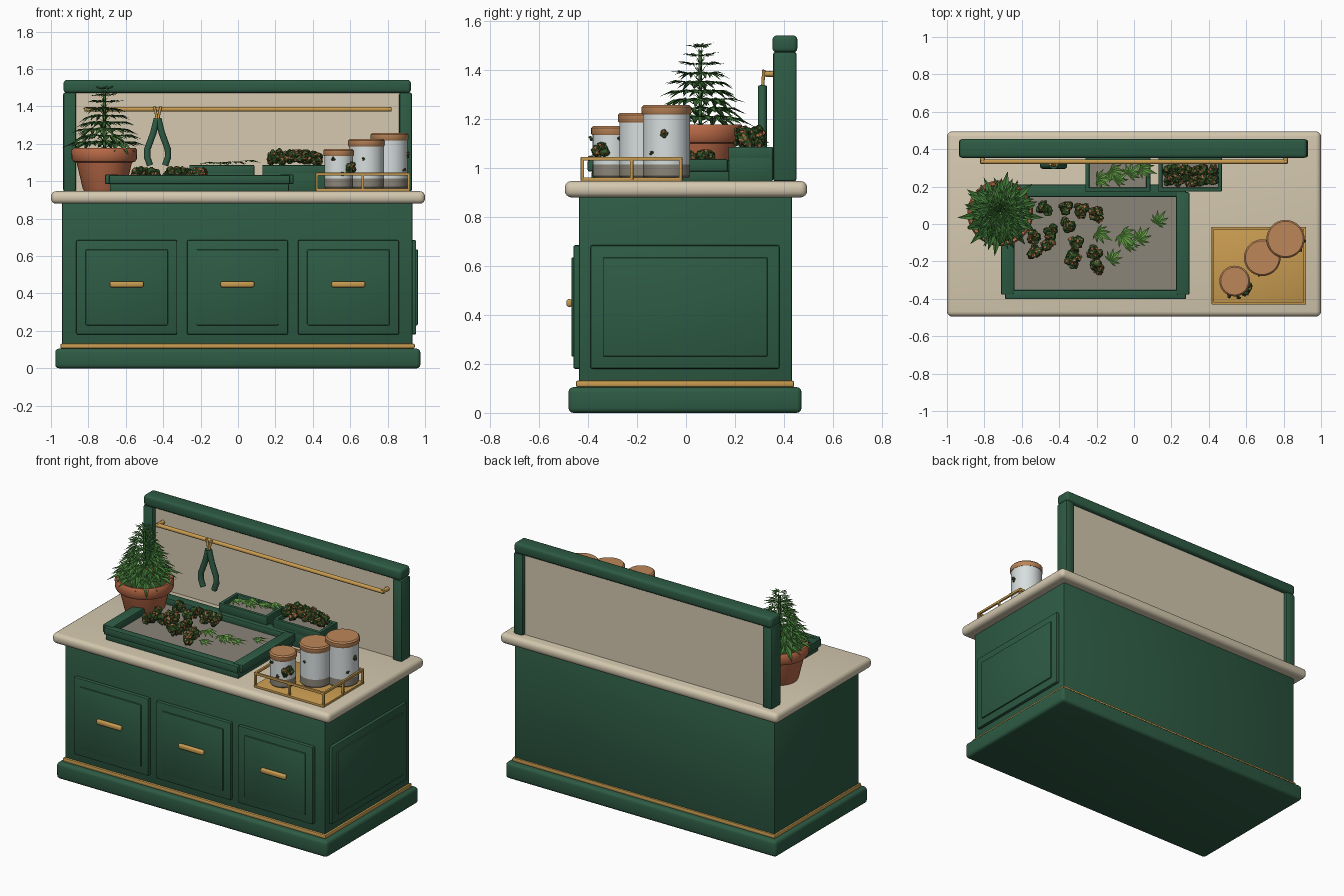
import bpy, bmesh, math, random
from mathutils import Matrix, Vector

random.seed(4)
old = bpy.data.objects.get("Cube")
if old:
    bpy.data.objects.remove(old, do_unlink=True)


def material(name, r, g, b):
    m = bpy.data.materials.new(name)
    m.use_nodes = True
    m.diffuse_color = (r, g, b, 1)
    node = next(n for n in m.node_tree.nodes if n.type == 'BSDF_PRINCIPLED')
    node.inputs["Base Color"].default_value = (r, g, b, 1)
    node.inputs["Roughness"].default_value = 0.6
    return m


PAINT = material("dark green paint", .027, .105, .058)
CREAM = material("cream stone", .66, .58, .43)
BRASS = material("brass", .58, .33, .08)
CLAY = material("terracotta", .48, .14, .062)
GREY = material("warm grey", .26, .235, .19)
LEAF = material("leaf green", .053, .19, .038)
FRESH = material("fresh leaf green", .127, .35, .061)
BUD = material("bud green", .03, .08, .017)
GLASS = material("milky glass", .68, .73, .73)
CORK = material("cork", .51, .24, .10)


def finish(name, bm, mats, smooth=True):
    me = bpy.data.meshes.new(name)
    bm.to_mesh(me)
    bm.free()
    ob = bpy.data.objects.new(name, me)
    bpy.context.collection.objects.link(ob)
    for m in mats:
        me.materials.append(m)
    if smooth:
        bpy.ops.object.select_all(action='DESELECT')
        ob.select_set(True)
        bpy.context.view_layer.objects.active = ob
        bpy.ops.object.shade_smooth_by_angle(angle=math.radians(35))
    return ob


def box(name, x, y, z, mat, bevel=0.008, segs=2):
    """Box from (min, max) ranges with rounded edges."""
    bm = bmesh.new()
    bmesh.ops.create_cube(bm, size=1)
    for v in bm.verts:
        v.co = [lo if c < 0 else hi for c, (lo, hi) in zip(v.co, (x, y, z))]
    if bevel:
        bmesh.ops.bevel(bm, geom=bm.edges[:], offset=bevel, segments=segs,
                        profile=0.5, affect='EDGES')
    return finish(name, bm, [mat])


def lathe(name, profile, centre, mats, steps=40):
    bm = bmesh.new()
    vs = [bm.verts.new((r, 0, z)) for r, z in profile]
    es = [bm.edges.new(p) for p in zip(vs, vs[1:])]
    bmesh.ops.spin(bm, geom=vs + es, axis=(0, 0, 1), cent=(0, 0, 0),
                   steps=steps, angle=math.tau)
    bmesh.ops.remove_doubles(bm, verts=bm.verts[:], dist=1e-4)
    bmesh.ops.recalc_face_normals(bm, faces=bm.faces[:])
    bmesh.ops.translate(bm, verts=bm.verts[:], vec=(centre[0], centre[1], 0))
    return finish(name, bm, mats)


def tube(name, points, radius, mat):
    cu = bpy.data.curves.new(name, 'CURVE')
    cu.dimensions = '3D'
    cu.bevel_depth = radius
    cu.bevel_resolution = 3
    cu.use_fill_caps = True
    sp = cu.splines.new('POLY')
    sp.points.add(len(points) - 1)
    for p, co in zip(sp.points, points):
        p.co = (*co, 1)
    cu.materials.append(mat)
    ob = bpy.data.objects.new(name, cu)
    bpy.context.collection.objects.link(ob)
    return ob


# Cabinet
box("plinth", (-.977, .975), (-.48, .472), (0, .105), PAINT, .02, 3)
box("brass_trim", (-.95, .945), (-.45, .442), (.105, .132), BRASS, .008)
box("cabinet_body", (-.94, .933), (-.437, .432), (.1, .89), PAINT, .006)
box("countertop", (-1, 1), (-.495, .495), (.88, .947), CREAM, .028, 4)

# Drawer fronts with raised panels and bar handles
for i, cx in enumerate((-.595, -.003, .59)):
    box(f"drawer_front_{i}", (cx - .27, cx + .27), (-.46, -.43), (.18, .685), PAINT)
    box(f"drawer_panel_{i}", (cx - .22, cx + .22), (-.468, -.45), (.23, .635), PAINT, .006)
    box(f"drawer_handle_{i}", (cx - .09, cx + .09), (-.488, -.464), (.433, .465), BRASS, .01, 3)
box("side_panel", (.92, .953), (-.39, .382), (.18, .685), PAINT)
box("side_inner_panel", (.94, .962), (-.34, .333), (.23, .635), PAINT, .006)

# Backboard frame
for side, x in (("right", (-.935, -.865)), ("left", (.862, .93))):
    box(f"back_post_{side}", x, (.355, .452), (.945, 1.475), PAINT, .012)
box("back_top_rail", (-.933, .925), (.353, .455), (1.472, 1.542), PAINT, .018, 3)
box("backboard", (-.88, .88), (.385, .425), (.94, 1.48), CREAM, 0)

# Hanging rail with end brackets
tube("hanging_rail", [(-.82, .333, 1.385), (.82, .333, 1.385)], .013, BRASS)
for side, x in (("right", -.81), ("left", .81)):
    tube(f"rail_bracket_{side}", [(x, .325, 1.385), (x, .39, 1.385)], .013, BRASS)

# Pruning shears hung on a hook
for s in (-1, 1):
    path = [(-.43 + s * dx, .312, z) for dx, z in
            ((.004, 1.335), (.022, 1.26), (.055, 1.17), (.056, 1.13), (.04, 1.085))]
    tube("shears_handle", path, .018, PAINT)
    tube("shears_hook", [(-.43 + s * .018, .318, 1.4), (-.43 + s * .008, .315, 1.36),
                         (-.43, .312, 1.31)], .007, BRASS)

# Large sorting tray
box("tray_base", (-.685, .272), (-.385, .19), (.945, .988), PAINT, .006)
box("tray_floor", (-.64, .225), (-.35, .145), (.98, .993), GREY, 0)
box("tray_rim_front", (-.69, .278), (-.402, -.352), (.985, 1.033), PAINT)
box("tray_rim_back", (-.69, .278), (.145, .21), (.985, 1.033), PAINT)
box("tray_rim_right", (-.712, -.64), (-.378, .17), (.985, 1.037), PAINT)
box("tray_rim_left", (.225, .297), (-.378, .17), (.985, 1.037), PAINT)

# Two small bins
for name, x0, x1 in (("leaf_bin", -.26, .087), ("bud_bin", .13, .47)):
    box(name, (x0, x1), (.173, .355), (.945, 1.05), PAINT)
    box(name + "_floor", (x0 + .02, x1 - .02), (.195, .333), (1.04, 1.06), GREY, 0)
    for y in (.173, .333):
        box(name + "_long_wall", (x0, x1), (y, y + .022), (1.03, 1.087), PAINT, .005)
    for x in (x0, x1 - .022):
        box(name + "_end_wall", (x, x + .022), (.173, .355), (1.03, 1.087), PAINT, .005)

# Flower pot and soil
POT = (-.715, .058)
lathe("flower_pot", [(0, .947), (.108, .947), (.115, .96), (.148, 1.1), (.165, 1.105),
                     (.174, 1.12), (.176, 1.165), (.168, 1.178), (.152, 1.175),
                     (.146, 1.14), (0, 1.14)], POT, [CLAY])
lathe("soil", [(.148, 1.148), (0, 1.156)], POT, [BUD])


def palmate_leaf(bm, matrix, size, spread=105):
    """Seven folded pointed leaflets fanned around one point."""
    for k in range(-3, 4):
        length = size * (1 - .17 * abs(k))
        fan = matrix @ Matrix.Rotation(math.radians(spread * k / 3), 4, 'Z')
        pts = [(0, 0, 0), (.5, .13, .05), (1, 0, -.12), (.5, -.13, .05), (.5, 0, 0)]
        v = [bm.verts.new(fan @ (Vector(p) * length)) for p in pts]
        for a, b, c in ((0, 4, 1), (4, 2, 1), (0, 3, 4), (4, 3, 2)):
            bm.faces.new((v[a], v[b], v[c]))


# Potted plant: whorls of leaves shrinking up the stem
bm = bmesh.new()
tiers = 9
for t in range(tiers):
    f = t / (tiers - 1)
    reach = .225 - .165 * f
    z = 1.19 + .285 * f
    count = 8 if t < 6 else 6
    for n in range(count):
        az = math.tau * n / count + t * 1.1 + random.uniform(-.2, .2)
        turn = Matrix.Translation((*POT, z)) @ Matrix.Rotation(az, 4, 'Z')
        tilt = math.radians(random.uniform(0, 26) - 40 * f ** 3)
        m = turn @ Matrix.Translation((reach * .4, 0, .02)) @ Matrix.Rotation(tilt, 4, 'Y')
        palmate_leaf(bm, m, reach * .64)
        stalk = [bm.verts.new(turn @ Vector(p)) for p in
                 ((0, .004, -.015), (0, -.004, -.015), (reach * .4, 0, .02))]
        bm.faces.new(stalk)
finish("plant_leaves", bm, [LEAF], False)
tube("plant_stem", [(*POT, 1.14), (*POT, 1.48)], .008, LEAF)

# Loose cut leaves
bm = bmesh.new()
for x, y, z, size in ((-.2, -.04, 1.0, .1), (-.07, -.05, 1.004, .12), (.02, -.09, 1.0, .1),
                      (.12, 0, 1.0, .09), (-.13, -.2, 1.0, .09), (-.04, -.12, 1.008, .09),
                      (-.2, .24, 1.085, .1), (-.13, .29, 1.09, .11), (-.03, .26, 1.095, .1),
                      (.03, .3, 1.1, .1), (-.1, .23, 1.09, .09)):
    m = (Matrix.Translation((x, y, z + .008)) @ Matrix.Rotation(random.uniform(-1, 1), 4, 'Z')
         @ Matrix.Rotation(random.uniform(-.15, .05), 4, 'Y'))
    palmate_leaf(bm, m, size, 85)
finish("cut_leaves", bm, [FRESH], False)


def add_bud(bm, centre, radius):
    """Knobbly bud with scattered rust-coloured flecks."""
    for _ in range(7):
        offset = Vector([random.uniform(-.6, .6) * radius for _ in range(3)])
        made = bmesh.ops.create_icosphere(bm, subdivisions=2, radius=radius * .6,
                                          matrix=Matrix.Translation(Vector(centre) + offset))
        mid = Vector(centre) + offset
        for v in made["verts"]:
            v.co = mid + (v.co - mid) * random.uniform(.7, 1.3)
        for face in {f for v in made["verts"] for f in v.link_faces}:
            face.material_index = int(random.random() < .2)


# Buds on the tray, in the bin and by the jars
bm = bmesh.new()
for x, y in ((-.48, .08), (-.36, .08), (-.45, -.04), (-.54, -.07), (-.53, -.15),
             (-.35, 0), (-.31, -.1), (-.33, -.2), (-.21, .05), (-.21, -.15),
             (-.2, -.23), (-.28, .07), (-.46, -.1), (-.32, -.16)):
    add_bud(bm, (x, y, 1.033), .038)
finish("tray_buds", bm, [BUD, CLAY], False)
bm = bmesh.new()
for i in range(12):
    add_bud(bm, (.19 + .045 * (i % 6), .235 + .055 * (i // 6), 1.115 + random.uniform(0, .02)), .033)
finish("bin_buds", bm, [BUD, CLAY], False)
bm = bmesh.new()
for x, y, z, r in ((.6, -.35, 1.07, .032), (.51, -.385, 1.12, .01), (.56, -.39, 1.04, .01),
                   (.905, -.09, 1.14, .017), (.89, -.14, 1.06, .008), (.67, -.272, 1.12, .008)):
    add_bud(bm, (x, y, z), r)
finish("jar_buds", bm, [BUD, CLAY], False)

# Brass caddy
box("caddy_base", (.418, .918), (-.43, -.015), (.947, .962), BRASS, .003)
for y in (-.43, -.029):
    box("caddy_long_rail", (.415, .92), (y, y + .014), (1.03, 1.046), BRASS, .003)
    for x in (.415, .66, .906):
        box("caddy_post", (x, x + .014), (y, y + .014), (.95, 1.04), BRASS, .003)
for x in (.415, .906):
    box("caddy_end_rail", (x, x + .014), (-.43, -.015), (1.03, 1.046), BRASS, .003)
    box("caddy_end_post", (x, x + .014), (-.229, -.215), (.95, 1.04), BRASS, .003)

# Jars with cork lids; the foot of each jar is grey
for name, x, y, r, top in (("small", .538, -.305, .078, 1.172), ("medium", .686, -.18, .094, 1.225),
                           ("large", .81, -.08, .098, 1.257)):
    jar = lathe(f"{name}_jar", [(0, .96), (r - .008, .96), (r - .002, .968), (r - .002, 1.015),
                                (r - .002, top - .035), (0, top - .035)], (x, y), [GLASS, GREY])
    for p in jar.data.polygons:
        p.material_index = int(p.center.z < 1.01)
    lathe(f"{name}_lid", [(0, top - .038), (r, top - .038), (r + .004, top - .032),
                          (r + .004, top - .008), (r - .004, top), (0, top)], (x, y), [CORK])
